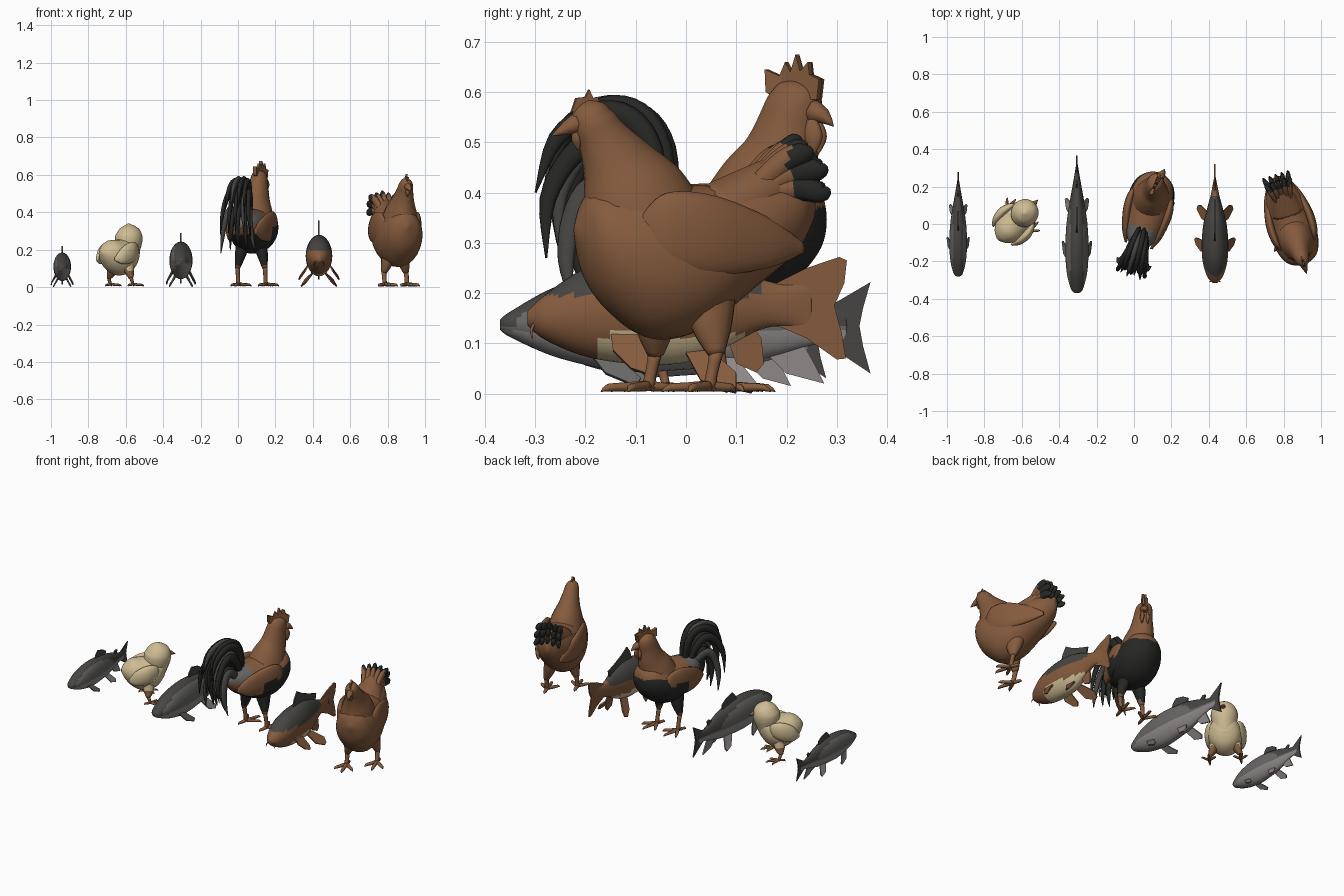
import bpy, math
from mathutils import Vector

# ---- materials ----
PALETTE = [("brown", (0.235, 0.105, 0.047)), ("black", (0.020, 0.020, 0.019)),
           ("dark_grey", (0.062, 0.060, 0.055)), ("light_grey", (0.27, 0.25, 0.245)),
           ("cream", (0.62, 0.50, 0.29)), ("mid_grey", (0.14, 0.137, 0.133))]
BROWN, BLACK, DARK, LIGHT, CREAM, MID = range(6)
mats = []
for nm, c in PALETTE:
    m = bpy.data.materials.new(nm)
    m.diffuse_color = (*c, 1)
    mats.append(m)


def P(f, s, z):
    """local point: f forward, s sideways, z up (forward is -y)"""
    return Vector((s, -f, z))


def finish(name, verts, faces, place, rule, smooth):
    me = bpy.data.meshes.new(name)
    me.from_pydata(verts, [], faces)
    ob = bpy.data.objects.new(name, me)
    bpy.context.collection.objects.link(ob)
    for m in mats:
        me.materials.append(m)
    for p in me.polygons:
        c = p.center
        p.material_index = rule(-c.y, c.x, c.z) if callable(rule) else rule
        p.use_smooth = smooth
    x, y, deg, k = place
    ob.location = (x, y, 0)
    ob.rotation_euler = (0, 0, math.radians(deg))
    ob.scale = (k, k, k)
    return ob


def smooth_path(pts, steps):
    """Catmull-Rom through tuples"""
    out = []
    for i in range(len(pts) - 1):
        a, b, c, d = pts[max(i - 1, 0)], pts[i], pts[i + 1], pts[min(i + 2, len(pts) - 1)]
        for j in range(steps):
            t = j / steps
            out.append([0.5 * (2 * q + (r - p) * t + (2 * p - 5 * q + 4 * r - e) * t * t
                               + (3 * q - p - 3 * r + e) * t ** 3) for p, q, r, e in zip(a, b, c, d)])
    return out + [list(pts[-1])]


def loft(name, place, pts, rule, n=16, steps=4, upright=False):
    """tube through (f, s, z, half width, half height)"""
    pts = smooth_path(pts, steps)
    c = [P(*p[:3]) for p in pts]
    verts, faces = [], []
    for i, p in enumerate(pts):
        t = (c[min(i + 1, len(c) - 1)] - c[max(i - 1, 0)]).normalized()
        if upright:
            t = Vector((0, 1, 0))
        side = Vector((1, 0, 0))
        side = (side - t * t.dot(side)).normalized()
        up = t.cross(side)
        for j in range(n):
            a = 2 * math.pi * j / n
            verts.append(c[i] + side * max(p[3], .001) * math.cos(a) + up * max(p[4], .001) * math.sin(a))
    for i in range(len(pts) - 1):
        for j in range(n):
            k = (j + 1) % n
            faces.append((i * n + j, i * n + k, (i + 1) * n + k, (i + 1) * n + j))
    faces += [tuple(reversed(range(n))), tuple(range((len(pts) - 1) * n, len(pts) * n))]
    return finish(name, verts, faces, place, rule, True)


def blade(name, place, pts, rule, thick=.008):
    """thin flat plate from an outline of (f, s, z)"""
    ob = finish(name, [P(*p) for p in pts], [tuple(range(len(pts)))], place, rule, False)
    mod = ob.modifiers.new("thickness", 'SOLIDIFY')
    mod.thickness, mod.offset = thick, 0
    return ob


# ---- fish ----
def fish(name, place, body, rule, mid_fins, pair_fins, fin_colour):
    loft(name + "_body", place, [(f, 0, z, w, h) for f, z, w, h in body], rule, 32, 8, True)
    for nm, outline in mid_fins.items():
        blade(f"{name}_{nm}", place, [(f, 0, z) for f, z in outline], fin_colour[nm])
    for nm, outline in pair_fins.items():
        for sgn in (-1, 1):
            blade(f"{name}_{nm}_{'left' if sgn < 0 else 'right'}", place,
                  [(f, s * sgn, z) for f, s, z in outline], fin_colour[nm])


trout_body = [(.37, .137, .01, .01), (.345, .138, .033, .028), (.25, .143, .056, .073), (.12, .143, .062, .099),
              (0, .143, .056, .095), (-.1, .14, .042, .083), (-.18, .138, .028, .062), (-.26, .135, .014, .037),
              (-.32, .135, .004, .042)]
trout_mid = {"dorsal_fin": [(.05, .23), (.035, .265), (.01, .29), (-.05, .275), (-.09, .25), (-.08, .21)],
             "small_back_fin": [(-.18, .185), (-.215, .212), (-.235, .205), (-.22, .165)],
             "tail_fin": [(-.27, .165), (-.367, .222), (-.352, .17), (-.345, .135), (-.352, .095),
                          (-.367, .04), (-.27, .105)],
             "anal_fin": [(-.15, .09), (-.2, .04), (-.275, .02), (-.255, .06), (-.23, .105)]}
trout_pair = {"pectoral_fin": [(.2, .045, .09), (.16, .07, .04), (.1, .078, .015), (.09, .075, .03), (.14, .045, .075)],
              "pelvic_fin": [(-.04, .03, .07), (-.08, .055, .015), (-.13, .062, .002), (-.14, .055, .02), (-.1, .02, .07)]}
trout_fins = {"dorsal_fin": DARK, "small_back_fin": DARK, "tail_fin": DARK, "anal_fin": LIGHT,
              "pectoral_fin": MID, "pelvic_fin": LIGHT}


def trout_rule(f, s, z):
    if z > .135 and abs(s) < .035 and (z > .19 or f < -.1 or f > .25):
        return DARK
    return MID if z > .125 else LIGHT


for nm, place in (("small_fish", (-.94, 0, 0, .76)), ("large_fish", (-.305, 0, 0, 1))):
    fish(nm, place, trout_body, trout_rule, trout_mid, trout_pair, trout_fins)

carp_at = (.433, 0, 0, 1)


def carp_rule(f, s, z):
    if z > .195 and f > -.15:
        return DARK
    return CREAM if z < .118 and -.12 < f < .18 else BROWN


fish("carp", carp_at,
     [(.315, .15, .012, .014), (.28, .152, .042, .045), (.2, .162, .066, .088), (.1, .167, .071, .108),
      (0, .17, .062, .108), (-.08, .175, .043, .082), (-.15, .178, .024, .05), (-.2, .176, .014, .042),
      (-.25, .176, .004, .05)],
     carp_rule,
     {"dorsal_fin": [(.1, .25), (.075, .32), (.05, .355), (.0, .325), (-.07, .295), (-.13, .275), (-.12, .23), (0, .24)],
      "tail_fin": [(-.16, .21), (-.24, .25), (-.305, .272), (-.32, .265), (-.315, .22), (-.295, .175),
                   (-.31, .12), (-.318, .07), (-.3, .068), (-.24, .11), (-.16, .145)],
      "anal_fin": [(-.08, .115), (-.1, .06), (-.14, .042), (-.155, .06), (-.15, .11), (-.13, .14)]},
     {"pectoral_fin": [(.15, .055, .125), (.145, .075, .085), (.11, .1, .05), (.08, .108, .04), (.072, .1, .06),
                       (.09, .06, .115)],
      "pelvic_fin": [(0, .035, .08), (-.03, .07, .025), (-.08, .095, .004), (-.1, .09, .012), (-.1, .075, .04),
                     (-.05, .025, .085)]},
     {"dorsal_fin": DARK, "tail_fin": BROWN, "anal_fin": BROWN, "pectoral_fin": BROWN, "pelvic_fin": BROWN})
for sgn in (-1, 1):
    loft("carp_barbel", carp_at, [(.3, .015 * sgn, .145, .004, .004), (.308, .025 * sgn, .125, .003, .003),
                                  (.305, .03 * sgn, .11, .001, .001)], BROWN, 6, 2)


# ---- bird helpers ----
def legs(name, place, fs, s, top, r, toe, thigh):
    for sgn, f in zip((-1, 1), fs):
        d = s * sgn
        loft(name + "_thigh", place, [(f - .01, d * .6, top + .06, r * 3.4, r * 4.5), (f - .01, d * .8, top, r * 2.6, r * 3.4),
                                      (f - .015, d, top * .6, r * 1.3, r * 1.4)], thigh, 12)
        loft(name + "_shank", place, [(f - .015, d, top * .65, r * 1.2, r * 1.2), (f - .005, d, top * .3, r, r),
                                      (f, d, .012, r * 1.2, r * 1.2)], BROWN, 8, 2)
        for ang, k in ((-42, .9), (0, 1.1), (42, .9), (180, .6)):
            a = math.radians(ang)
            ring = [(0, .016, r), (.5, .013, r * .85), (.85, .012, r * .7), (1, .004, .001)]
            loft(name + "_toe", place, [(f + toe * k * q * math.cos(a), d + toe * k * q * math.sin(a), z, w, w * .9)
                                        for q, z, w in ring], BROWN, 8, 2)


def wings(name, place, path, rule):
    for sgn in (-1, 1):
        loft(f"{name}_wing", place, [(f, s * sgn, z, w, h) for f, s, z, w, h in path], rule, 18, 6, True)


def bird(name, place, body, neck, beak, rule, turn=0):
    loft(name + "_body", place, [(f, 0, z, w, h) for f, z, w, h in body], rule, 28, 7, True)
    loft(name + "_neck_and_head", place, [(f, 0, z, w, h) for f, z, w, h in neck], rule, 20, 5)
    loft(name + "_beak", place, [(f, turn * (f - .21), z, w, w) for f, z, w in beak], BROWN, 8, 2)


# ---- chick ----
chick = (-.635, .008, 135, 1)
bird("chick", chick,
     [(-.13, .185, .01, .01), (-.11, .18, .045, .045), (-.07, .17, .075, .08), (-.01, .158, .09, .096),
      (.06, .17, .084, .09), (.105, .195, .05, .06), (.12, .2, .008, .008)],
     [(.04, .17, .07, .075), (.06, .205, .066, .07), (.07, .245, .073, .075), (.074, .28, .07, .072),
      (.073, .315, .047, .05), (.072, .339, .006, .006)],
     [(.125, .272, .02), (.15, .27, .012), (.172, .262, .001)], CREAM)
wings("chick", chick, [(-.1, .07, .15, .006, .01), (-.06, .085, .168, .02, .045), (0, .088, .185, .025, .055),
                       (.05, .078, .195, .016, .038), (.068, .07, .2, .004, .006)], CREAM)
legs("chick", chick, (.02, .02), .085, .08, .0085, .065, lambda f, s, z: CREAM if z > .09 else BROWN)

# ---- rooster ----
rooster = (.055, 0, 165, 1)


def rooster_rule(f, s, z):
    if f < -.015 and z > .335:
        return MID
    return BROWN if z > .37 or f < .04 and z > .28 else BLACK


bird("rooster", rooster,
     [(-.15, .34, .015, .02), (-.1, .335, .065, .07), (-.02, .315, .102, .1), (.07, .3, .122, .12),
      (.16, .31, .122, .12), (.23, .335, .1, .1), (.272, .345, .055, .06), (.287, .345, .008, .01)],
     [(.14, .35, .105, .115), (.165, .41, .088, .1), (.193, .47, .065, .08), (.21, .53, .052, .064),
      (.225, .58, .045, .056), (.23, .61, .033, .04), (.232, .625, .006, .008)],
     [(.265, .562, .024), (.29, .552, .016), (.312, .532, .001)], rooster_rule, -.3)
wings("rooster", rooster, [(-.12, .07, .3, .006, .015), (-.05, .09, .31, .02, .06), (.06, .108, .325, .024, .08),
                           (.14, .108, .335, .018, .06), (.18, .1, .34, .004, .01)],
      lambda f, s, z: BROWN if z > .32 or f < .02 else BLACK)
legs("rooster", rooster, (.09, .06), .072, .17, .011, .095, lambda f, s, z: BLACK if z > .12 else BROWN)
for lean in (-.35, -.1):
    blade("rooster_comb", rooster, [(f, lean * (f - .2), z) for f, z in (
        (.19, .585), (.165, .6), (.163, .645), (.195, .632), (.208, .66), (.22, .64), (.232, .675), (.242, .642),
        (.26, .66), (.263, .635), (.285, .625), (.28, .585))], BROWN, .012)
for sgn in (-1, 1):
    loft("rooster_wattle", rooster, [(.265, .014 * sgn - .015, .545, .006, .012), (.27, .016 * sgn - .015, .51, .009, .02),
                                     (.268, .016 * sgn - .015, .475, .002, .004)], BROWN, 8)
# curved tail feathers in three layers
layers = [([(-.05, .37), (-.065, .49), (-.11, .56), (-.18, .575), (-.255, .53), (-.295, .43)], 4, .055),
          ([(-.06, .36), (-.1, .46), (-.16, .515), (-.22, .49), (-.265, .41), (-.265, .3)], 5, .085),
          ([(-.08, .34), (-.13, .4), (-.18, .42), (-.215, .37), (-.225, .29), (-.21, .21)], 5, .095)]
for li, (path, count, spread) in enumerate(layers):
    for i in range(count):
        k = 2 * i / (count - 1) - 1
        drop = .03 * abs(k)
        widths = (.018, .024, .025, .022, .017, .002)
        loft("rooster_tail_feather", rooster,
             [(f + .015 * (i % 2), spread * k * (.3 + .14 * q), z - drop * q / 5, widths[q] * .62, widths[q])
              for q, (f, z) in enumerate(path)], DARK if (i + li) % 4 == 2 else BLACK, 8, 4)

# ---- hen ----
hen = (.838, .005, 17.5, 1)
bird("hen", hen,
     [(-.26, .375, .015, .03), (-.22, .355, .06, .075), (-.13, .315, .1, .108), (-.02, .27, .12, .145),
      (.08, .265, .122, .155), (.16, .285, .105, .125), (.21, .31, .07, .085), (.237, .325, .008, .01)],
     [(.09, .34, .1, .12), (.118, .4, .085, .108), (.15, .46, .06, .075), (.18, .51, .045, .052),
      (.2, .545, .038, .044), (.207, .57, .026, .032), (.21, .583, .005, .006)],
     [(.23, .538, .022), (.255, .528, .014), (.285, .513, .001)], BROWN)
wings("hen", hen, [(-.22, .062, .29, .006, .01), (-.14, .088, .3, .018, .05), (-.02, .108, .315, .024, .08),
                   (.08, .105, .325, .02, .075), (.13, .09, .33, .005, .02)], BROWN)
legs("hen", hen, (.06, -.02), .075, .13, .012, .09, BROWN)
blade("hen_comb", hen, [(f, 0, z) for f, z in (
    (.185, .565), (.19, .59), (.2, .588), (.208, .605), (.216, .59), (.235, .588), (.245, .56))], BROWN, .01)
loft("hen_wattle", hen, [(.23, 0, .53, .012, .012), (.232, 0, .505, .012, .012), (.23, 0, .485, .002, .002)], BROWN, 8)
loft("hen_tail_base", hen, [(-.06, 0, .35, .09, .07), (-.14, 0, .39, .07, .065), (-.2, 0, .43, .045, .05),
                            (-.235, 0, .46, .01, .015)], BROWN)
# short tail fan, brown at the root and black at the tips
for row, (fe, ze) in enumerate(((-.235, .51), (-.265, .475), (-.27, .43))):
    for i in range(5):
        k = i / 2 - 1
        loft("hen_tail_feather", hen,
             [(-.1, .03 * k, .38, .012, .02), (-.1 + (fe + .1) * .6, .05 * k, .38 + (ze - .38) * .6, .016, .026),
              (fe * .95, .066 * k, ze - .01 - .02 * abs(k), .011, .02), (fe, .07 * k, ze - .02 * abs(k), .002, .004)],
             lambda f, s, z: BLACK if f < -.19 else BROWN, 8)
